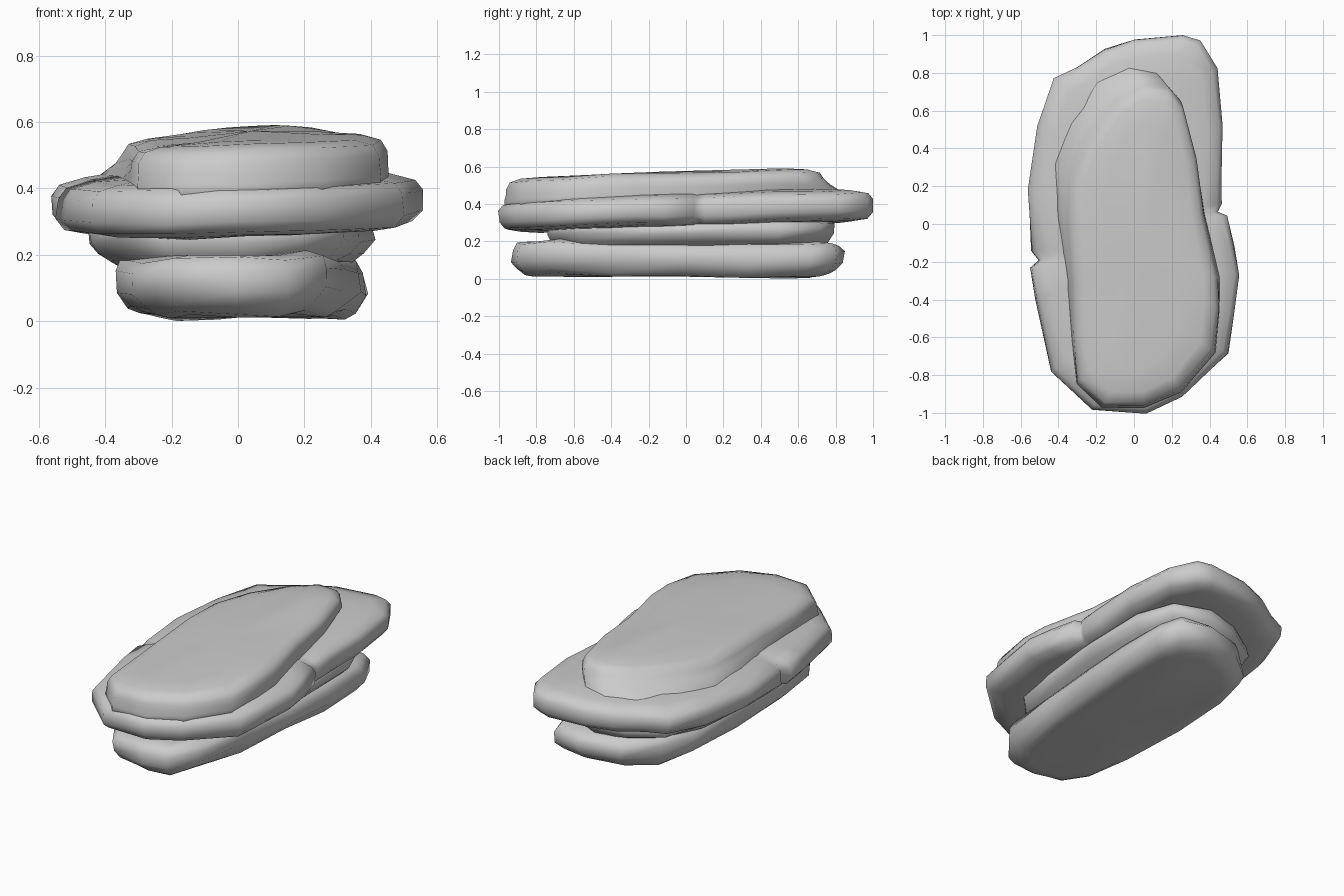
import bpy, bmesh
from mathutils import Vector, noise

cube = bpy.data.objects.get("Cube")
if cube:
    bpy.data.objects.remove(cube)

stone = bpy.data.materials.new("grey_stone")
stone.use_nodes = True
colour = (0.6, 0.6, 0.6, 1)
stone.diffuse_color = colour
stone.node_tree.nodes["Principled BSDF"].inputs["Base Color"].default_value = colour

BACK_RIGHT = Vector((-1, 1)).normalized()


def slab(name, outline, rings, tilt=(0, 0), crown=0.0, rough=0.01):
    """Stack inset copies of an outline; rings are (inset, height, back right flare)."""
    bm = bmesh.new()
    n = len(outline)
    xs, ys = [p[0] for p in outline], [p[1] for p in outline]
    centre = Vector(((min(xs) + max(xs)) / 2, (min(ys) + max(ys)) / 2))
    half = Vector(((max(xs) - min(xs)) / 2, (max(ys) - min(ys)) / 2))
    loops = []
    for inset, z, flare in rings:
        loop = []
        for p in outline:
            d = Vector(p) - centre
            spread = BACK_RIGHT * flare * max(0, d.dot(BACK_RIGHT))
            x = centre.x + d.x * (1 - inset / half.x) + spread.x
            y = centre.y + d.y * (1 - inset / half.y) + spread.y
            wobble = noise.noise_vector(Vector((x * 4, y * 4, z * 12))) * rough
            loop.append(bm.verts.new(Vector((x, y, z + tilt[0] * x + tilt[1] * y)) + wobble))
        loops.append(loop)
    for low, high in zip(loops, loops[1:]):
        for i in range(n):
            j = (i + 1) % n
            bm.faces.new((low[i], low[j], high[j], high[i]))
    # close the bottom flat and the top with a slight crown
    for loop, rise in ((loops[0], 0), (loops[-1], crown)):
        mid = bm.verts.new(sum((v.co for v in loop), Vector((0, 0, rise * n))) / n)
        for i in range(n):
            bm.faces.new((loop[i], loop[(i + 1) % n], mid))
    bmesh.ops.recalc_face_normals(bm, faces=bm.faces)
    mesh = bpy.data.meshes.new(name)
    bm.to_mesh(mesh)
    bm.free()
    mesh.materials.append(stone)
    mesh.shade_smooth()
    bpy.context.collection.objects.link(bpy.data.objects.new(name, mesh))


# bottom layer, square at the back left and tapered at the front
slab("base_layer",
     [(-.31, -.74), (-.21, -.9), (0, -.93), (.15, -.9), (.26, -.76), (.32, -.4), (.36, 0),
      (.385, .35), (.385, .66), (.33, .79), (.15, .84), (-.1, .78), (-.27, .63), (-.34, .4),
      (-.36, 0), (-.36, -.45)],
     [(.13, .012, 0), (.07, .018, 0), (.035, .04, 0), (0, .09, 0), (0, .145, 0),
      (.02, .18, 0), (.1, .2, 0)],
     tilt=(0, -.006), rough=.022)

# recessed middle layer, leaning outwards as it rises
slab("middle_layer",
     [(-.37, -.6), (-.22, -.71), (0, -.74), (.2, -.71), (.31, -.58), (.37, -.3), (.4, .1),
      (.4, .5), (.32, .72), (.1, .79), (-.1, .75), (-.3, .62), (-.41, .35), (-.45, 0), (-.44, -.35)],
     [(.12, .14, 0), (.06, .175, 0), (.025, .205, 0), (0, .24, 0), (0, .29, 0), (.1, .33, 0)],
     rough=.025)

# wide overhanging ledge with a crack on each side
slab("ledge_layer",
     [(-.22, -.98), (.06, -1), (.25, -.91), (.495, -.69), (.53, -.48), (.555, -.27), (.53, -.12),
      (.49, .04), (.44, .06), (.46, .1), (.46, .25), (.47, .52), (.44, .82), (.35, .97), (.26, 1),
      (0, .975), (-.16, .925), (-.3, .83), (-.42, .77), (-.51, .52), (-.56, .18), (-.54, -.14),
      (-.5, -.19), (-.545, -.23), (-.52, -.4), (-.44, -.78)],
     [(.2, .275, 0), (.1, .28, 0), (.03, .292, 0), (0, .325, 0), (0, .39, 0), (.025, .422, 0),
      (.1, .44, 0), (.22, .455, 0)],
     tilt=(.025, .028), rough=.01)

# raised top layer, sloping down into the ledge at the back right
slab("top_layer",
     [(-.3, -.84), (-.17, -.965), (.05, -.965), (.25, -.88), (.43, -.68), (.45, -.45), (.445, -.28),
      (.37, .05), (.33, .35), (.26, .63), (.18, .73), (.05, .74), (-.1, .66), (-.25, .46),
      (-.345, .25), (-.355, 0), (-.335, -.3), (-.32, -.6)],
     [(0, .39, .25), (-.005, .445, .18), (0, .48, .06), (.005, .51, 0), (.025, .542, 0),
      (.08, .557, 0), (.2, .565, 0)],
     tilt=(.03, .032), crown=.01, rough=.01)
